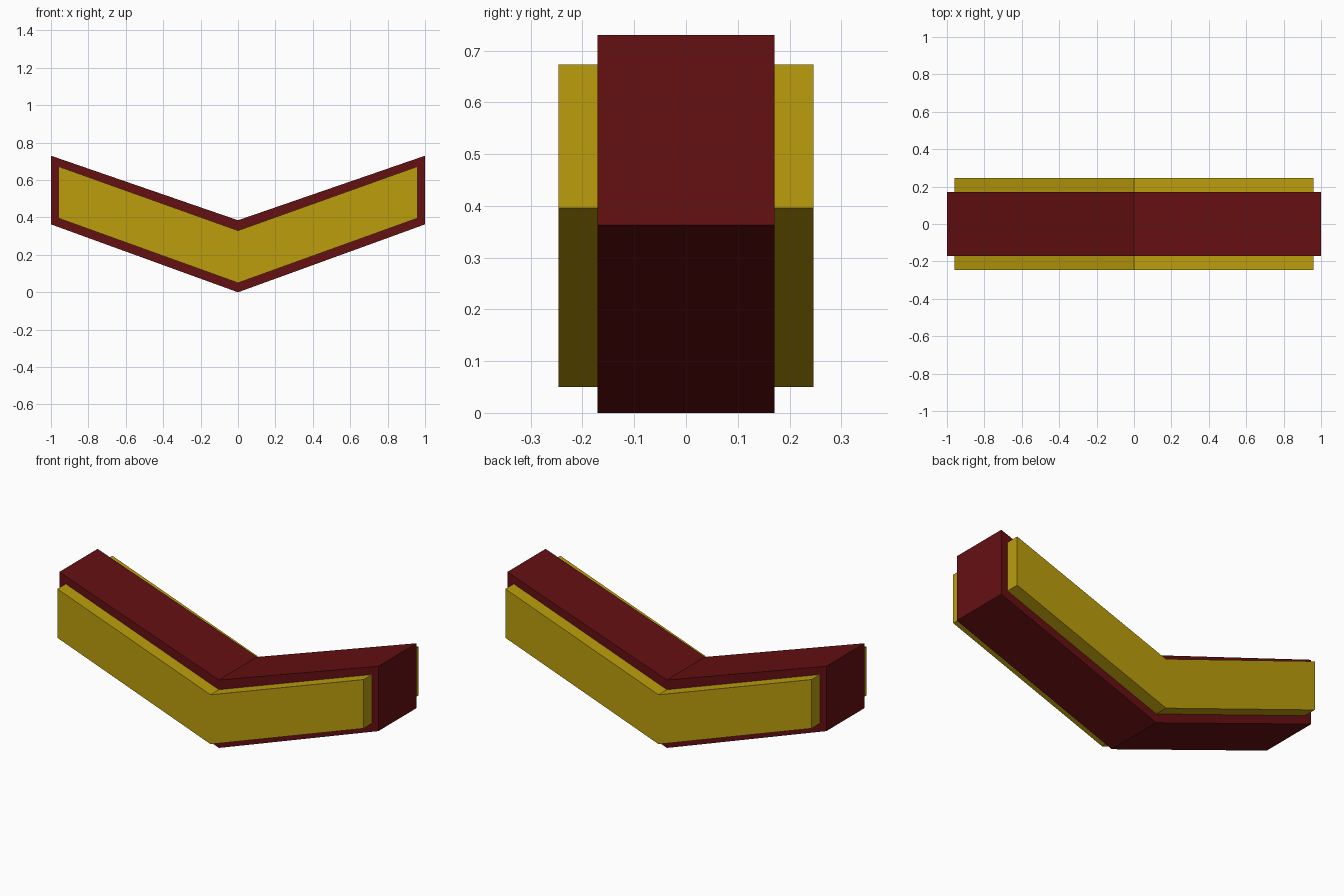
import bpy
import bmesh

cube = bpy.data.objects.get("Cube")
if cube:
    bpy.data.objects.remove(cube, do_unlink=True)


def make_material(name, color):
    mat = bpy.data.materials.new(name)
    mat.use_nodes = True
    mat.diffuse_color = color
    mat.node_tree.nodes["Principled BSDF"].inputs["Base Color"].default_value = color
    return mat


def chevron(name, half_width, centre, end, y_front, y_back, mat):
    """Extrude a V-shaped band; centre and end are (bottom, top) heights."""
    bm = bmesh.new()
    profile = [(-half_width, end[0]), (0, centre[0]), (half_width, end[0]),
               (half_width, end[1]), (0, centre[1]), (-half_width, end[1])]
    verts = [bm.verts.new((x, y_front, z)) for x, z in profile]
    # Two quads, one for each arm of the V
    faces = [bm.faces.new([verts[i] for i in arm])
             for arm in ((0, 1, 4, 5), (1, 2, 3, 4))]
    moved = bmesh.ops.extrude_face_region(bm, geom=faces, use_keep_orig=True)["geom"]
    bmesh.ops.translate(bm, vec=(0, y_back - y_front, 0),
                        verts=[g for g in moved if isinstance(g, bmesh.types.BMVert)])
    bmesh.ops.recalc_face_normals(bm, faces=bm.faces)
    mesh = bpy.data.meshes.new(name)
    bm.to_mesh(mesh)
    bm.free()
    mesh.materials.append(mat)
    obj = bpy.data.objects.new(name, mesh)
    bpy.context.collection.objects.link(obj)
    return obj


red = make_material("dark red", (0.13, 0.005, 0.006, 1))
gold = make_material("gold", (0.5, 0.34, 0.004, 1))

# Main body
chevron("chevron_body", 1.0, (0, 0.385), (0.363, 0.73), -0.171, 0.171, red)

# Raised panels on the front and back
for name, y_front, y_back in (("front_panel", -0.246, -0.16),
                              ("back_panel", 0.16, 0.246)):
    chevron(name, 0.96, (0.05, 0.33), (0.396, 0.673), y_front, y_back, gold)
